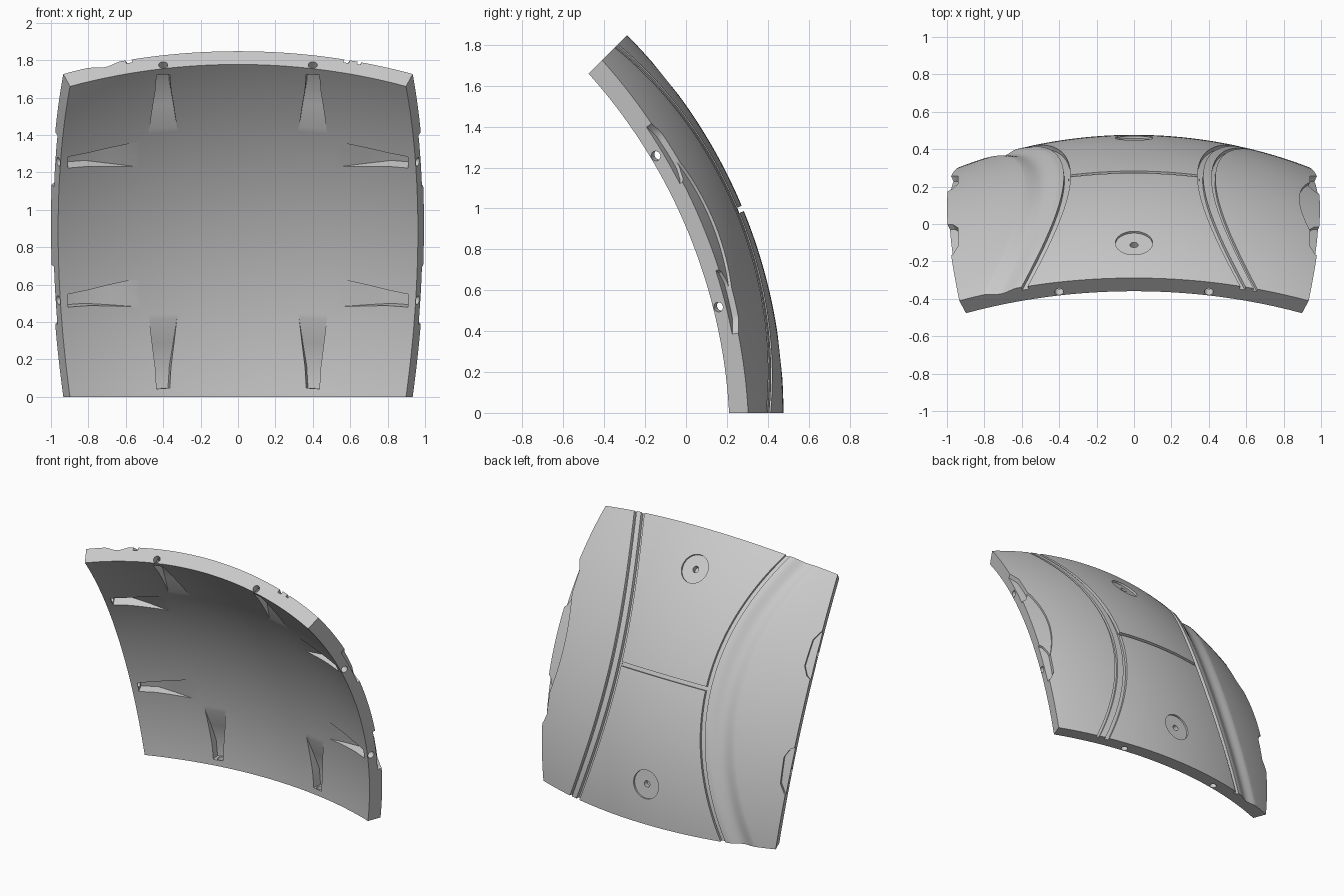
import bpy, bmesh, math
from mathutils import Matrix, Vector

if "Cube" in bpy.data.objects:
    bpy.data.objects.remove(bpy.data.objects["Cube"])

HALF = math.radians(22.5)
R_OUT = 1 / math.sin(HALF)
R_IN = R_OUT - 0.1


def span(a, b, n):
    return [a + (b - a) * i / n for i in range(n + 1)]


def on_sphere(x, z, base, r):
    """Point whose flat position is x, z on the base sphere, pushed to radius r."""
    return Vector((x, math.sqrt(base * base - x * x - z * z), z)) * (r / base)


def make_object(name, bm):
    bmesh.ops.recalc_face_normals(bm, faces=bm.faces)
    mesh = bpy.data.meshes.new(name)
    bm.to_mesh(mesh)
    bm.free()
    obj = bpy.data.objects.new(name, mesh)
    bpy.context.collection.objects.link(obj)
    return obj


def solid(name, us, vs, low, high, matrix=None):
    """Closed block between two grid surfaces low(u, v) and high(u, v)."""
    bm = bmesh.new()
    lo, hi = [[[bm.verts.new(f(u, v)) for v in vs] for u in us] for f in (low, high)]
    nu, nv = len(us) - 1, len(vs) - 1
    for g in (lo, hi):
        for i in range(nu):
            for j in range(nv):
                bm.faces.new((g[i][j], g[i + 1][j], g[i + 1][j + 1], g[i][j + 1]))
    for i in range(nu):
        for j in (0, nv):
            bm.faces.new((lo[i][j], lo[i + 1][j], hi[i + 1][j], hi[i][j]))
    for j in range(nv):
        for i in (0, nu):
            bm.faces.new((lo[i][j], lo[i][j + 1], hi[i][j + 1], hi[i][j]))
    if matrix:
        bm.transform(matrix)
    return make_object(name, bm)


def cylinder(name, centre, axis, radius, depth, segments=32, matrix=None):
    bm = bmesh.new()
    turn = axis.to_track_quat('Z', 'Y').to_matrix().to_4x4()
    bmesh.ops.create_cone(bm, cap_ends=True, segments=segments, radius1=radius,
                          radius2=radius, depth=depth,
                          matrix=Matrix.Translation(centre) @ turn)
    if matrix:
        bm.transform(matrix)
    return make_object(name, bm)


def arc_groove(name, side, start, bend, reach, profile):
    """Groove along a bowed line; profile lists (offset, depth) across it."""
    def surface(cut):
        def f(z, p):
            x = side * (start + p[0] + bend * z * z)
            return on_sphere(x, z, R_OUT, R_OUT - p[1] if cut else R_OUT + 0.05)
        return f
    return solid(name, span(-reach, reach, 60), profile, surface(True), surface(False))


# Curved panel: a square tile of a spherical shell
def tile(r):
    return lambda a, b: Vector((math.tan(a), 1, math.tan(b))).normalized() * r


angles = span(-HALF, HALF, 48)
panel = solid("curved_panel", angles, angles, tile(R_IN), tile(R_OUT))
cutters = []

# Bowed grooves, narrow pair on the left, groove and soft valley on the right
cutters.append(arc_groove("left_groove", 1, 0.34, 0.24, 1.04, [(0, 0.022), (0.03, 0.022)]))
cutters.append(arc_groove("left_thin_groove", 1, 0.415, 0.24, 1.04, [(0, 0.018), (0.02, 0.018)]))
cutters.append(arc_groove("right_groove", -1, 0.34, 0.24, 1.04, [(0, 0.022), (0.035, 0.022)]))
valley = [(0.05 + 0.21 * t, 0.022 * math.sin(math.pi * t) ** 2 - 0.001) for t in span(0, 1, 12)]
cutters.append(arc_groove("right_valley", -1, 0.34, 0.24, 1.04, valley))
cutters.append(arc_groove("left_edge_step", 1, 0.885, 0.5, 0.5, [(0, 0.015), (0.1, 0.015), (0.2, 0.015)]))

# Cross seam between the grooves
cutters.append(solid("cross_seam", span(-0.352, 0.352, 16), [-0.014, 0.014],
                     lambda x, z: on_sphere(x, z, R_OUT, R_OUT - 0.024),
                     lambda x, z: on_sphere(x, z, R_OUT, R_OUT + 0.05)))

# Round dishes with a small blind hole
for s in (-1, 1):
    axis = Vector((0, math.cos(math.radians(16.3)), s * math.sin(math.radians(16.3))))
    cutters.append(cylinder("dish", axis * (R_OUT + 0.03), axis, 0.1, 0.09, 48))
    cutters.append(cylinder("dish_hole", axis * R_OUT, axis, 0.022, 0.1, 24))

# Bolt pockets on the inner face, bolt holes through the rim, notches on the side edges
pocket_rows = [(0.908, 0.035, 0.065), (0.8, 0.042, 0.065), (0.68, 0.058, 0.033), (0.54, 0.075, -0.003)]
notch_rows = [(0.94, 0.09), (0.97, 0.15), (1.06, 0.21)]
rim_axis = Vector((math.cos(HALF), -math.sin(HALF), 0))
for k in range(4):
    spin = Matrix.Rotation(k * math.pi / 2, 4, 'Y')
    for s in (-0.4, 0.4):
        cutters.append(solid("pocket", pocket_rows, [-1, 0, 1],
                             lambda p, v: on_sphere(p[0], s + v * p[1], R_IN, R_IN - 0.05),
                             lambda p, v: on_sphere(p[0], s + v * p[1], R_IN, R_IN + p[2]), spin))
        cutters.append(cylinder("bolt_hole", Vector((0.96, 2.318, s)), rim_axis, 0.024, 0.2, 24, spin))
        if k % 2 == 0:
            cutters.append(solid("edge_notch", notch_rows, span(-1, 1, 6),
                                 lambda p, v: on_sphere(p[0], s + v * p[1], R_OUT, R_OUT - 0.032),
                                 lambda p, v: on_sphere(p[0], s + v * p[1], R_OUT, R_OUT + 0.05), spin))

# Cut everything out of the panel
bpy.ops.object.select_all(action='DESELECT')
bpy.context.view_layer.objects.active = panel
panel.select_set(True)
for cutter in cutters:
    cutter.hide_render = True
    mod = panel.modifiers.new("cut", 'BOOLEAN')
    mod.operation = 'DIFFERENCE'
    mod.solver = 'EXACT'
    mod.object = cutter
    bpy.ops.object.modifier_apply(modifier=mod.name)
    bpy.data.objects.remove(cutter)

# Tilt the panel so its lower rim lies on the ground, and centre it
corner = tile(R_IN)(HALF, HALF)
tilt = Matrix.Rotation(HALF, 4, 'X')
shift = -(R_OUT + (tilt @ corner).y) / 2
panel.data.transform(Matrix.Translation((0, shift, 0)) @ tilt)

# Plain grey finish
grey = bpy.data.materials.new("plain_grey")
grey.use_nodes = True
grey.diffuse_color = (0.6, 0.6, 0.6, 1)
grey.node_tree.nodes["Principled BSDF"].inputs["Base Color"].default_value = (0.6, 0.6, 0.6, 1)
panel.data.materials.clear()
panel.data.materials.append(grey)
bpy.ops.object.shade_smooth_by_angle(angle=math.radians(30))
